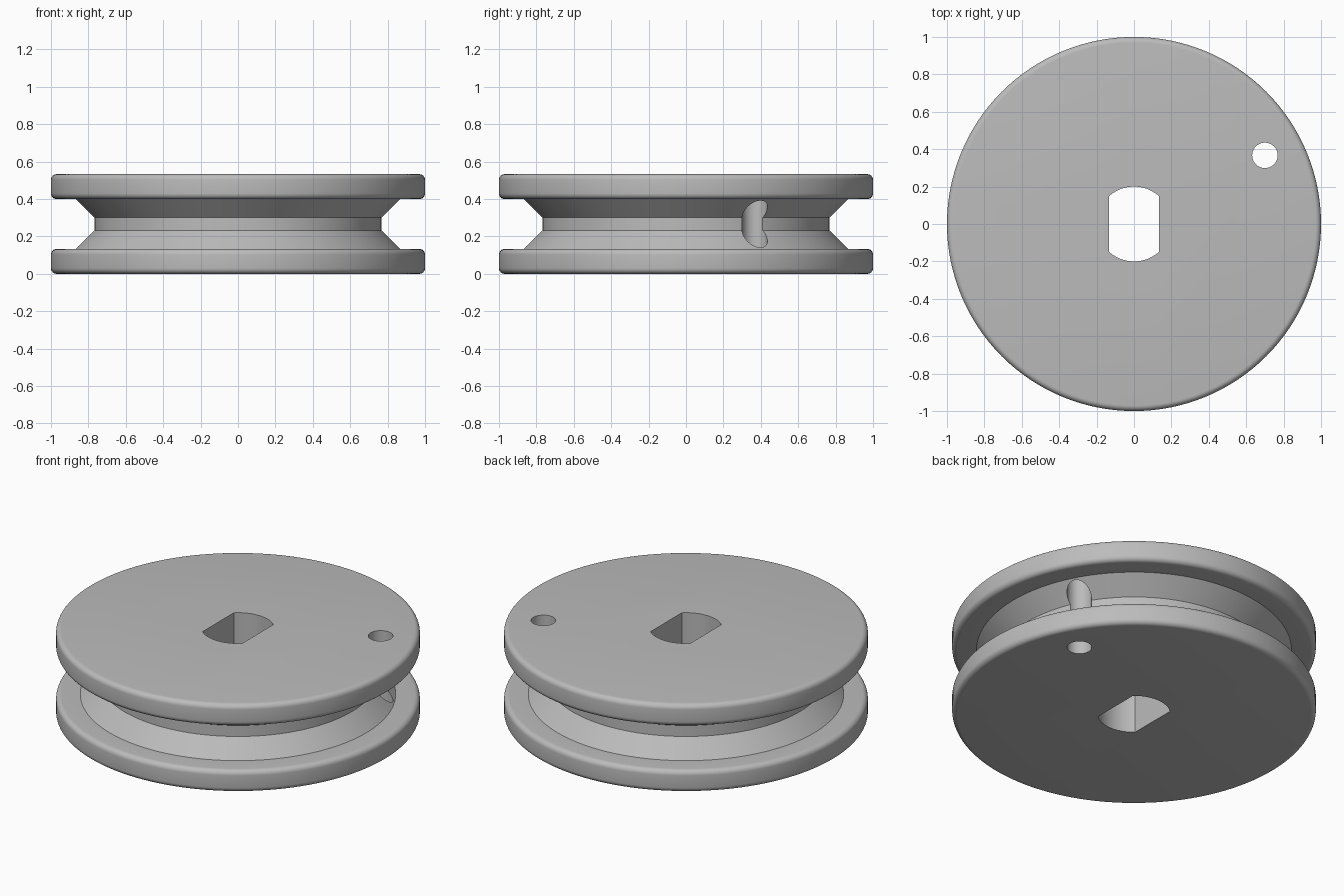
import bpy, bmesh, math
from mathutils import Vector

if "Cube" in bpy.data.objects:
    bpy.data.objects.remove(bpy.data.objects["Cube"])

HEIGHT, FLANGE, ROUND = 0.533, 0.133, 0.03
SEGMENTS = 128

grey = bpy.data.materials.new("light_grey")
grey.use_nodes = True
colour = (0.5, 0.5, 0.5, 1)
grey.diffuse_color = colour
grey.node_tree.nodes["Principled BSDF"].inputs["Base Color"].default_value = colour


def add_object(name, bm):
    bmesh.ops.recalc_face_normals(bm, faces=bm.faces)
    mesh = bpy.data.meshes.new(name)
    bm.to_mesh(mesh)
    bm.free()
    mesh.materials.append(grey)
    obj = bpy.data.objects.new(name, mesh)
    bpy.context.collection.objects.link(obj)
    return obj


def corner(z, start):
    """Quarter round at the rim, centred at height z, from a start angle."""
    steps = 6
    angles = [math.radians(start + 90 * i / steps) for i in range(steps + 1)]
    return [(1 - ROUND + ROUND * math.cos(a), z + ROUND * math.sin(a)) for a in angles]


def prism(name, outline):
    """Vertical cutter reaching through the whole pulley."""
    bm = bmesh.new()
    face = bm.faces.new([bm.verts.new((x, y, -0.2)) for x, y in outline])
    top = bmesh.ops.extrude_face_region(bm, geom=[face])["geom"]
    bmesh.ops.translate(bm, vec=(0, 0, 1), verts=[v for v in top if isinstance(v, bmesh.types.BMVert)])
    obj = add_object(name, bm)
    obj.hide_render = True
    return obj


# Pulley body: half profile mirrored about mid height, then revolved
lower = corner(ROUND, -90) + corner(FLANGE - ROUND, 0) + [(0.867, FLANGE), (0.767, 0.233)]
profile = lower + [(r, HEIGHT - z) for r, z in reversed(lower)]
bm = bmesh.new()
verts = [bm.verts.new((r, 0, z)) for r, z in profile]
edges = [bm.edges.new(pair) for pair in zip(verts, verts[1:])]
bmesh.ops.spin(bm, geom=verts + edges, cent=(0, 0, 0), axis=(0, 0, 1),
               angle=math.tau, steps=SEGMENTS, use_duplicate=False)
bmesh.ops.remove_doubles(bm, verts=bm.verts, dist=1e-5)
bmesh.ops.holes_fill(bm, edges=[e for e in bm.edges if e.is_boundary], sides=0)
pulley = add_object("pulley_wheel", bm)

# Shaft hole: circle with two flats
half_angle = math.acos(0.133 / 0.2)
arc = [half_angle + (math.pi - 2 * half_angle) * i / 20 for i in range(21)]
shaft = [(0.2 * math.cos(a), 0.2 * math.sin(a)) for a in arc]
shaft += [(-x, -y) for x, y in shaft]

# Small round pin hole near the rim
pin = [(0.7 + 0.068 * math.cos(math.tau * i / 48),
        0.367 + 0.068 * math.sin(math.tau * i / 48)) for i in range(48)]

bpy.context.view_layer.objects.active = pulley
pulley.select_set(True)
for name, outline in (("shaft_hole_cutter", shaft), ("pin_hole_cutter", pin)):
    cutter = prism(name, outline)
    cut = pulley.modifiers.new(name, "BOOLEAN")
    cut.operation = "DIFFERENCE"
    cut.solver = "EXACT"
    cut.object = cutter
    bpy.ops.object.modifier_apply(modifier=cut.name)
    bpy.data.objects.remove(cutter)

# Smooth round surfaces, keep the creases sharp
bpy.ops.object.select_all(action="DESELECT")
pulley.select_set(True)
bpy.ops.object.shade_smooth_by_angle(angle=math.radians(30))
